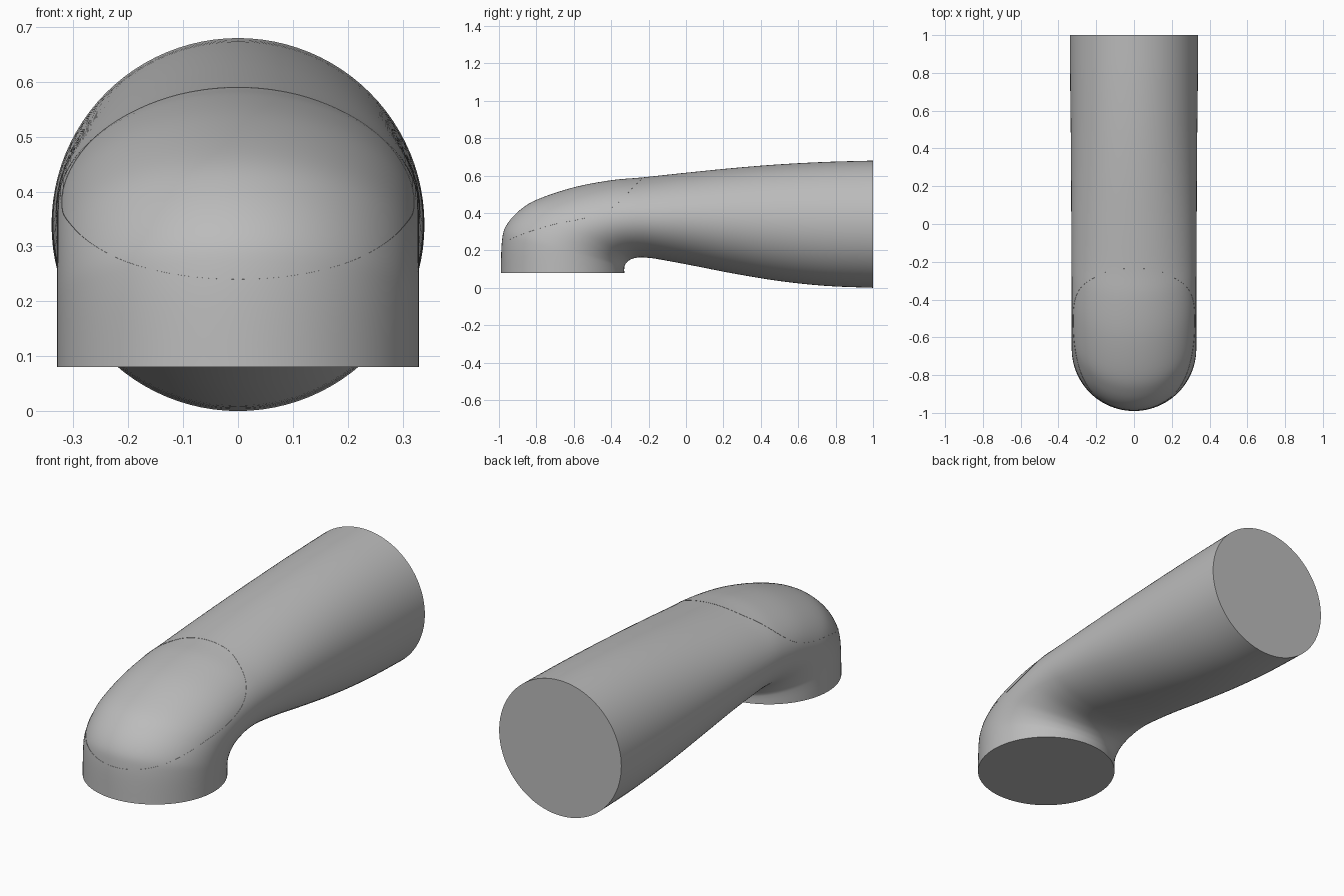
import bpy
from math import sin, cos, pi, sqrt
from mathutils import Vector

if "Cube" in bpy.data.objects:
    bpy.data.objects.remove(bpy.data.objects["Cube"])

grey = bpy.data.materials.new("plain grey")
grey.use_nodes = True
colour = (0.5, 0.5, 0.5, 1)
grey.diffuse_color = colour
grey.node_tree.nodes["Principled BSDF"].inputs["Base Color"].default_value = colour

# Tube sections: upper point (y, z), lower point (y, z), half width
SECTIONS = [
    (1.0, .68, 1.0, .0, .34),
    (.75, .673, .75, .01, .338),
    (.5, .66, .5, .036, .335),
    (.25, .64, .25, .077, .333),
    (0, .615, .03, .12, .332),
    (-.235, .59, -.12, .148, .331),
    (-.4, .575, -.19, .159, .33),
    (-.6, .537, -.25, .162, .33),
    (-.8, .47, -.29, .154, .33),
    (-.9, .405, -.315, .138, .33),
    (-.965, .325, -.327, .12, .33),
    (-.985, .24, -.33, .105, .33),
    (-.99, .08, -.33, .08, .33),
]
CAP_BACK, CAP_FRONT = 5, 11

# Side outline of the cap's lower edge (y, z)
EDGE = [(-.985, .24), (-.85, .295), (-.7, .34), (-.55, .37), (-.43, .41),
        (-.35, .465), (-.28, .54), (-.235, .59), (-.2, .7), (.1, 2)]


def spline(points, s):
    """Smooth curve through the points, at index s."""
    last = len(points) - 1
    i = max(0, min(int(s), last - 1))
    t = s - i
    a, b, c, d = (points[max(0, min(k, last))] for k in range(i - 1, i + 3))
    return [q + t / 2 * (r - p + t * (2*p - 5*q + 4*r - u + t * (3*(q - r) + u - p)))
            for p, q, r, u in zip(a, b, c, d)]


def surface(s, angle):
    """Point on the tube at section s, turned by angle from the upper line."""
    ty, tz, by, bz, w = spline(SECTIONS, s)
    f = (1 - cos(angle)) / 2
    return Vector((w * sin(angle), ty + (by - ty) * f, tz + (bz - tz) * f))


def normal(s, angle):
    e = .01
    along = surface(s + e, angle) - surface(s - e, angle)
    around = surface(s, angle + e) - surface(s, angle - e)
    return around.cross(along).normalized()


edge_line = [spline(EDGE, k / 10) for k in range(10 * (len(EDGE) - 1) + 1)]


def edge_height(y):
    for (y0, z0), (y1, z1) in zip(edge_line, edge_line[1:]):
        if y <= y1:
            return z0 + (z1 - z0) * (y - y0) / (y1 - y0)
    return 2


def edge_angle(s):
    """Angle at which section s crosses the cap's edge."""
    low, high = 0, pi * .8
    for _ in range(30):
        mid = (low + high) / 2
        p = surface(s, mid)
        if p.z > edge_height(p.y):
            low = mid
        else:
            high = mid
    return low


def make(name, verts, faces):
    mesh = bpy.data.meshes.new(name)
    mesh.from_pydata(verts, [], faces)
    mesh.materials.append(grey)
    obj = bpy.data.objects.new(name, mesh)
    bpy.context.collection.objects.link(obj)
    bpy.ops.object.select_all(action='DESELECT')
    obj.select_set(True)
    bpy.context.view_layer.objects.active = obj
    bpy.ops.object.mode_set(mode='EDIT')
    bpy.ops.mesh.select_all(action='SELECT')
    bpy.ops.mesh.normals_make_consistent(inside=False)
    bpy.ops.object.mode_set(mode='OBJECT')
    bpy.ops.object.shade_smooth_by_angle(angle=.7)
    return obj


def bands(rows, n, start=0):
    """Quads joining closed rings of n points."""
    return [(start + r*n + k, start + r*n + (k+1) % n,
             start + (r+1)*n + (k+1) % n, start + (r+1)*n + k)
            for r in range(rows - 1) for k in range(n)]


# Bent tube, closed by a flat disc at each end
N, STEPS = 96, 6
rows = STEPS * (len(SECTIONS) - 1) + 1
verts = [surface(r / STEPS, 2 * pi * k / N) for r in range(rows) for k in range(N)]
faces = bands(rows, N) + [tuple(range(N)), tuple(range((rows - 1) * N, rows * N))]
make("bent_tube", verts, faces)

# Raised cap with a rounded lip, following the bend of the tube
M, LIFT, LIP = 128, .014, .06
middle, half = (CAP_BACK + CAP_FRONT) / 2, (CAP_FRONT - CAP_BACK) / 2
rim = []
for k in range(M):
    turn = 2 * pi * k / M
    s = middle - half * cos(turn)
    side = 1 if sin(turn) > 0 else -1
    rim.append((s, 0 if k in (0, M // 2) else side * edge_angle(s)))

radii = [k / 16 * (1 - LIP) for k in range(1, 17)]
radii += [1 - LIP + LIP * sin(k * pi / 12) for k in range(1, 7)]
verts = [surface(middle, 0) + LIFT * normal(middle, 0)]
for r in radii:
    fall = max(0, (r - 1 + LIP) / LIP)
    lift = LIFT * sqrt(max(0, 1 - fall * fall)) - .001 * (r == radii[-1])
    for s, a in rim:
        s, a = middle + r * (s - middle), r * a
        verts.append(surface(s, a) + lift * normal(s, a))
faces = [(0, 1 + k, 1 + (k + 1) % M) for k in range(M)] + bands(len(radii), M, 1)
cap = make("raised_cap", verts, faces)
